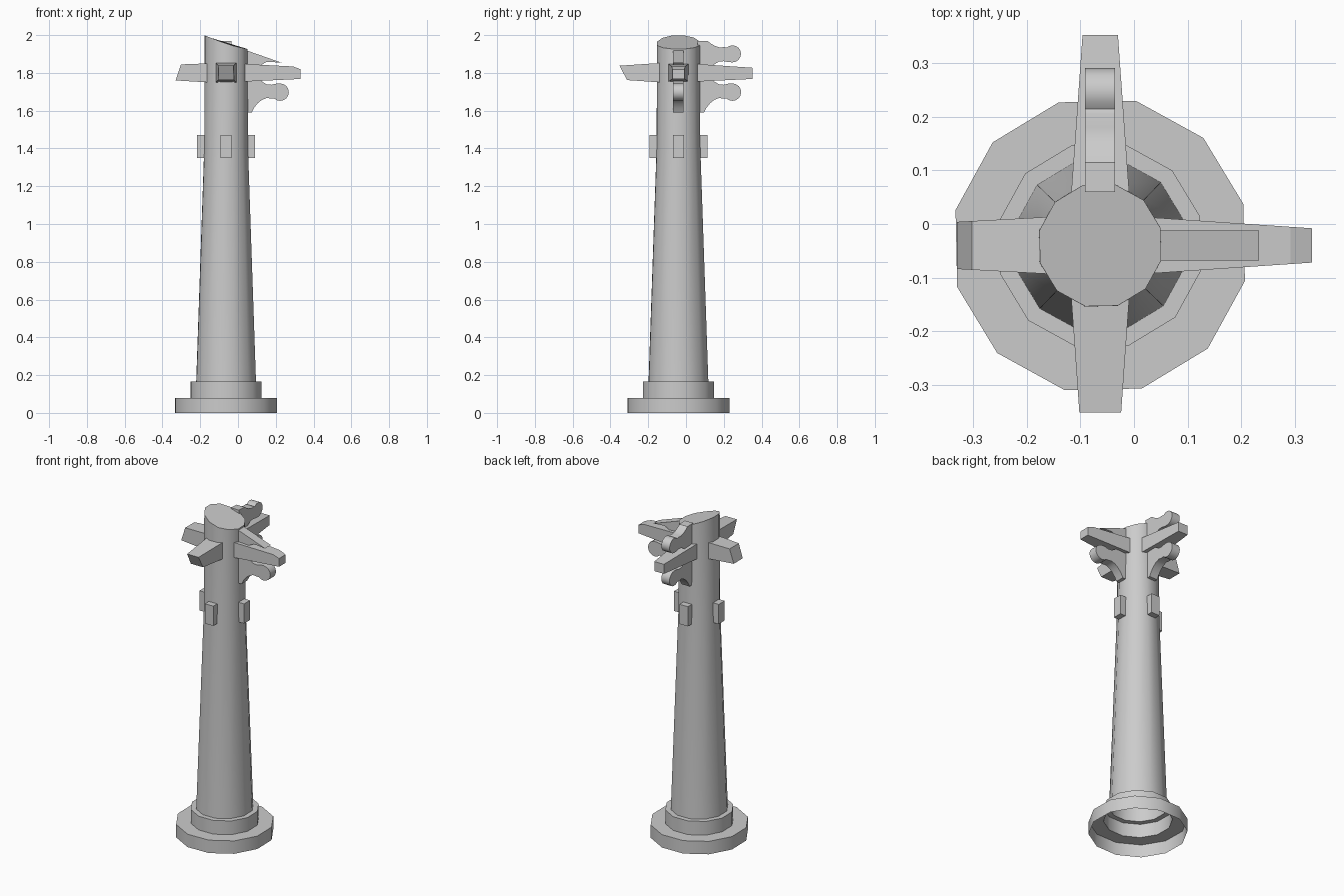
import bpy, bmesh
from math import sin, cos, radians

if "Cube" in bpy.data.objects:
    bpy.data.objects.remove(bpy.data.objects["Cube"])

CX, CY = -0.063, -0.04      # column axis
SIDES, TURN = 12, 16.2


def finish(name, bm, smooth=False):
    bmesh.ops.recalc_face_normals(bm, faces=bm.faces[:])
    me = bpy.data.meshes.new(name)
    bm.to_mesh(me)
    bm.free()
    ob = bpy.data.objects.new(name, me)
    bpy.context.collection.objects.link(ob)
    if smooth:
        bpy.ops.object.select_all(action='DESELECT')
        ob.select_set(True)
        bpy.context.view_layer.objects.active = ob
        bpy.ops.object.shade_smooth_by_angle(angle=radians(35))
    return ob


def lerp_table(x, table):
    for (x0, z0), (x1, z1) in zip(table, table[1:]):
        if x <= x1:
            return z0 + (z1 - z0) * (x - x0) / (x1 - x0)
    return table[-1][1]


def prism(name, profile, direction, w0, w1=None, smooth=False):
    """Side profile (distance from axis, z) given a width, tapering outwards."""
    w1 = w0 if w1 is None else w1
    us = [u for u, z in profile]
    lo, hi = min(us), max(us)
    c, s = cos(radians(direction)), sin(radians(direction))
    bm = bmesh.new()
    sides = []
    for sign in (-1, 1):
        row = []
        for u, z in profile:
            v = sign * (w0 + (w1 - w0) * (u - lo) / (hi - lo))
            row.append(bm.verts.new((CX + u * c - v * s, CY + u * s + v * c, z)))
        sides.append(row)
        bm.faces.new(row)
    n = len(profile)
    for i in range(n):
        j = (i + 1) % n
        bm.faces.new((sides[0][i], sides[0][j], sides[1][j], sides[1][i]))
    return finish(name, bm, smooth)


def arc(u, z, r, a0, a1, n):
    return [(u + r * cos(radians(a0 + (a1 - a0) * i / n)),
             z + r * sin(radians(a0 + (a1 - a0) * i / n))) for i in range(n + 1)]


# Column: stepped base, open underneath, tapering shaft and worn sloping top
broken_top = [(-0.18, 2.0), (-0.11, 1.972), (-0.04, 1.947), (0.06, 1.924)]
rings = [(0.278, 0), (0.278, 0.08), (0.194, 0.08), (0.194, 0.165),
         (0.163, 0.165), (0.119, 1.41), (0.117, None)]
bm = bmesh.new()
prev = None
for r, z in rings:
    ring = []
    for i in range(SIDES):
        a = radians(TURN + 360 / SIDES * i)
        x = CX + r * cos(a)
        ring.append(bm.verts.new((x, CY + r * sin(a),
                                  lerp_table(x, broken_top) if z is None else z)))
    if prev:
        for i in range(SIDES):
            j = (i + 1) % SIDES
            bm.faces.new((prev[i], prev[j], ring[j], ring[i]))
    prev = ring
bm.faces.new(prev)
finish("column", bm, True)

# Small blocks around the shaft
block = [(0.1, 1.35), (0.153, 1.35), (0.153, 1.472), (0.1, 1.472)]
for d in (0, 90, 180, 270):
    prism("shaft_block", block, d, 0.029)

# Cross arms: two long, two short with slanted broken ends
prism("right_arm", [(0.1, 1.754), (0.395, 1.768), (0.395, 1.819),
                    (0.355, 1.834), (0.1, 1.847)], 0, 0.052, 0.032)
prism("back_arm", [(0.1, 1.754), (0.393, 1.768), (0.393, 1.827),
                   (0.1, 1.847)], 90, 0.054, 0.033)
prism("left_arm", [(0.1, 1.75), (0.267, 1.76), (0.239, 1.845),
                   (0.1, 1.85)], 180, 0.053, 0.044)
prism("front_arm", [(0.1, 1.75), (0.272, 1.762), (0.312, 1.838),
                    (0.1, 1.852)], 270, 0.054, 0.039)

# Scroll brackets under the long arms
scroll = [(0.1, 1.757), (0.1, 1.59), (0.135, 1.59), (0.148, 1.615),
          (0.168, 1.64), (0.19, 1.657), (0.215, 1.667), (0.242, 1.664)]
scroll += arc(0.286, 1.698, 0.046, 225, 450, 10)
scroll += [(0.265, 1.743), (0.24, 1.737), (0.215, 1.739), (0.185, 1.757)]
for d in (0, 90):
    prism("lower_scroll", scroll, d, 0.028, smooth=True)

# Worn scroll on top of the back arm and broken wedge on the right arm
upper = [(0.1, 1.84), (0.1, 1.97), (0.155, 1.968), (0.172, 1.955),
         (0.195, 1.942), (0.22, 1.934), (0.245, 1.937)]
upper += arc(0.286, 1.901, 0.045, 135, -90, 10)
upper += [(0.265, 1.857), (0.24, 1.862), (0.215, 1.86), (0.185, 1.842)]
prism("upper_scroll", upper, 90, 0.028, smooth=True)
prism("broken_scroll", [(0.1, 1.835), (0.1, 1.922), (0.296, 1.853),
                        (0.24, 1.858), (0.215, 1.858), (0.185, 1.842)], 0, 0.028)
